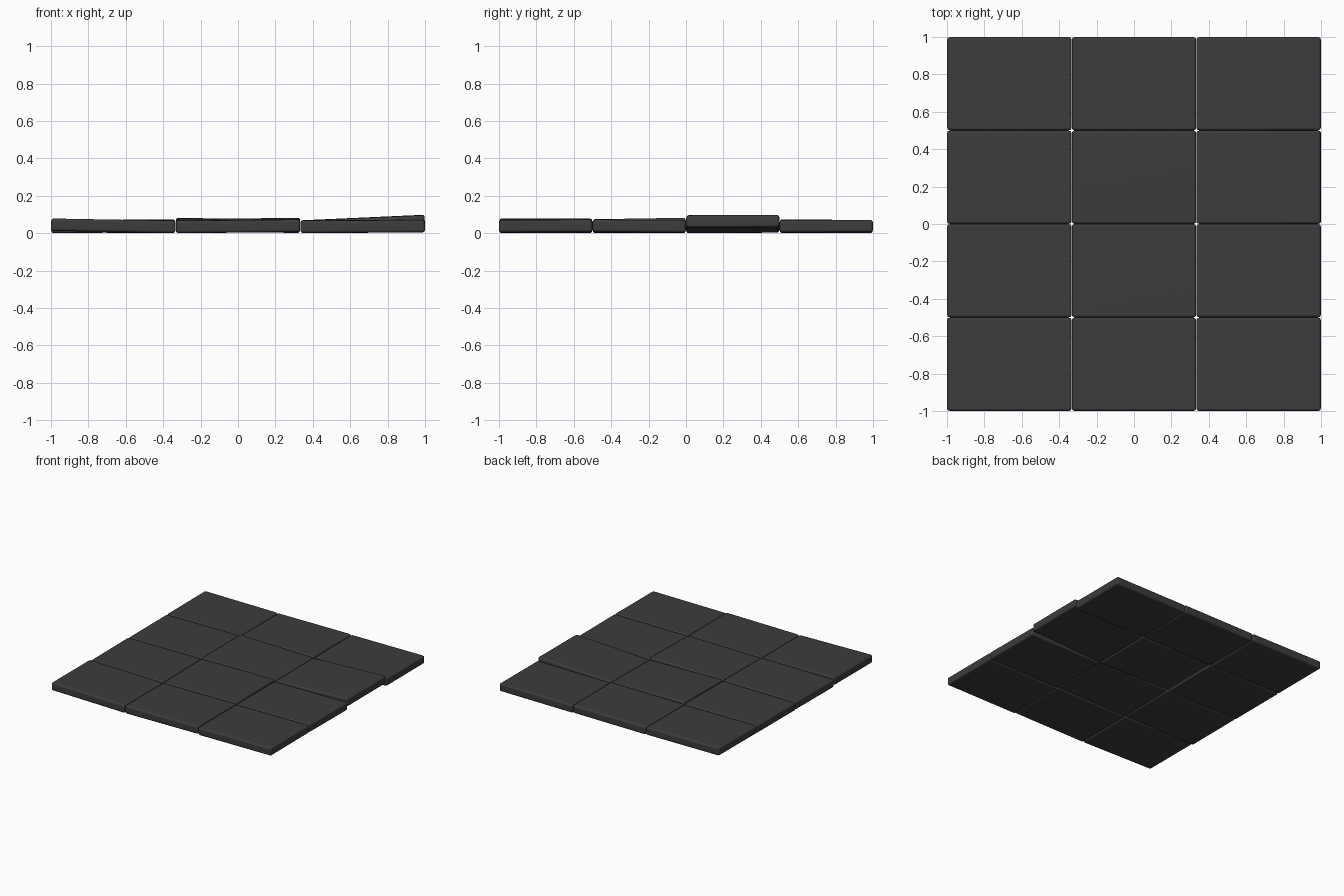
import bpy
from math import atan2

cube = bpy.data.objects.get("Cube")
if cube:
    bpy.data.objects.remove(cube, do_unlink=True)

# Dark slate colour
slate = bpy.data.materials.new("dark_slate")
slate.use_nodes = True
colour = (0.045, 0.045, 0.045, 1)
slate.diffuse_color = colour
bsdf = slate.node_tree.nodes["Principled BSDF"]
bsdf.inputs["Base Color"].default_value = colour
bsdf.inputs["Roughness"].default_value = 0.8

COLS, ROWS = 3, 4
CELL_X, CELL_Y = 2 / COLS, 2 / ROWS
THICK, GAP = 0.066, 0.002

# Rise of each slab toward +x and toward +y, front row first
TILTS = [
    [(-0.012, 0.0), (0.006, 0.0), (0.004, 0.002)],
    [(0.004, 0.003), (0.008, 0.008), (0.003, -0.003)],
    [(0.004, 0.002), (-0.012, 0.004), (0.03, 0.002)],
    [(-0.003, 0.002), (0.004, -0.003), (0.004, 0.001)],
]


def add_slab(row, col):
    """One rounded slab, tilted slightly and resting on the ground."""
    rise_x, rise_y = TILTS[row][col]
    z = 0.001 + THICK / 2 + (abs(rise_x) + abs(rise_y)) / 2
    x = -1 + CELL_X * (col + 0.5)
    y = -1 + CELL_Y * (row + 0.5)
    bpy.ops.mesh.primitive_cube_add(size=1, location=(x, y, z))
    slab = bpy.context.object
    slab.name = f"slab_row{row + 1}_col{col + 1}"
    slab.scale = (CELL_X - GAP, CELL_Y - GAP, THICK)
    bpy.ops.object.transform_apply(location=False, rotation=False, scale=True)
    slab.rotation_euler = (atan2(rise_y, CELL_Y), -atan2(rise_x, CELL_X), 0)
    slab.data.materials.append(slate)
    bpy.ops.object.shade_smooth()
    # Rounded edges, with flat-looking large faces
    bevel = slab.modifiers.new("rounded_edges", "BEVEL")
    bevel.width = 0.014
    bevel.segments = 3
    slab.modifiers.new("even_shading", "WEIGHTED_NORMAL")


for row in range(ROWS):
    for col in range(COLS):
        add_slab(row, col)
